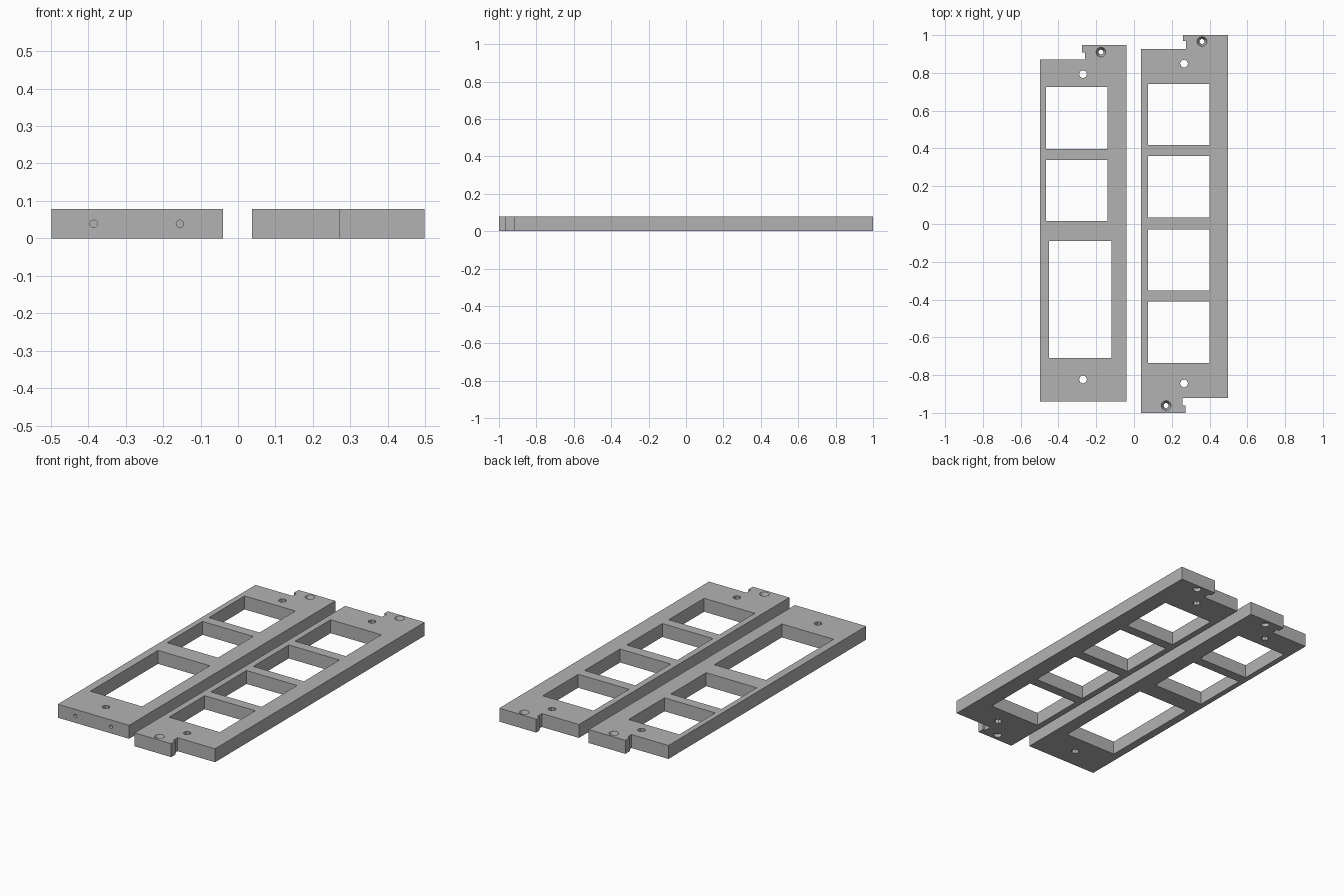
import bpy, bmesh, math
from mathutils import Matrix, Vector

if "Cube" in bpy.data.objects:
    bpy.data.objects.remove(bpy.data.objects["Cube"])

T = 0.078  # plate thickness

grey = bpy.data.materials.new("grey plastic")
grey.diffuse_color = (0.45, 0.45, 0.45, 1)
grey.use_nodes = True
grey.node_tree.nodes["Principled BSDF"].inputs["Base Color"].default_value = grey.diffuse_color


def loft(bm, rings):
    """Closed solid through a stack of equal-length point rings."""
    vs = [[bm.verts.new(p) for p in r] for r in rings]
    n = len(vs[0])
    bm.faces.new(vs[0][::-1])
    bm.faces.new(vs[-1])
    for a, b in zip(vs, vs[1:]):
        for i in range(n):
            j = (i + 1) % n
            bm.faces.new((a[i], a[j], b[j], b[i]))


def prism(bm, pts, z0, z1):
    loft(bm, [[(x, y, z) for x, y in pts] for z in (z0, z1)])


def lathe(bm, profile, matrix, n):
    """Round solid from (radius, height) pairs along local z."""
    ang = [math.tau * i / n for i in range(n)]
    loft(bm, [[matrix @ Vector((r * math.cos(a), r * math.sin(a), h)) for a in ang]
              for r, h in profile])


def make_object(name, bm):
    bmesh.ops.recalc_face_normals(bm, faces=bm.faces[:])
    me = bpy.data.meshes.new(name)
    bm.to_mesh(me)
    bm.free()
    me.materials.append(grey)
    ob = bpy.data.objects.new(name, me)
    bpy.context.collection.objects.link(ob)
    return ob


def plate(name, outline, windows, holes, screws, bores=()):
    bm = bmesh.new()
    prism(bm, outline, 0, T)
    ob = make_object(name, bm)

    cut = bmesh.new()
    # rectangular windows
    for x0, x1, y0, y1 in windows:
        prism(cut, [(x0, y0), (x1, y0), (x1, y1), (x0, y1)], -0.05, T + 0.05)
    # plain through holes
    for x, y in holes:
        lathe(cut, [(0.021, -0.05), (0.021, T + 0.05)],
              Matrix.Translation((x, y, 0)), 8)
    # countersunk screw holes
    for x, y in screws:
        lathe(cut, [(0.022, -0.01), (0.022, 0.02), (0.013, 0.026), (0.013, 0.046),
                    (0.026, T), (0.026, T + 0.02)],
              Matrix.Translation((x, y, 0)), 16)
    # blind bores in the front edge
    for x, y in bores:
        lathe(cut, [(0.01, -0.05), (0.01, 0.12)],
              Matrix.Translation((x, y, T / 2)) @ Matrix.Rotation(-math.pi / 2, 4, 'X'), 12)
    cutter = make_object(name + "_cutter", cut)
    cutter.hide_render = True

    mod = ob.modifiers.new("openings", 'BOOLEAN')
    mod.operation = 'DIFFERENCE'
    mod.solver = 'EXACT'
    mod.object = cutter
    dg = bpy.context.evaluated_depsgraph_get()
    dg.update()
    me = bpy.data.meshes.new_from_object(ob.evaluated_get(dg))
    ob.modifiers.clear()
    ob.data = me
    bpy.data.objects.remove(cutter)


# shorter plate: two square windows, one tall window, one tab
plate("left_panel",
      [(-0.497, -0.94), (-0.04, -0.94), (-0.04, 0.948), (-0.275, 0.948),
       (-0.275, 0.907), (-0.26, 0.907), (-0.26, 0.87), (-0.497, 0.87)],
      [(-0.465, -0.14, 0.397, 0.725), (-0.465, -0.14, 0.016, 0.339),
       (-0.45, -0.118, -0.709, -0.09)],
      [(-0.27, 0.793), (-0.27, -0.823)],
      [(-0.175, 0.91)],
      [(-0.385, -0.94), (-0.155, -0.94)])

# longer plate: four square windows, a tab at each end
plate("right_panel",
      [(0.038, -1.0), (0.272, -1.0), (0.272, -0.962), (0.257, -0.962),
       (0.257, -0.92), (0.497, -0.92), (0.497, 1.0), (0.26, 1.0),
       (0.26, 0.968), (0.275, 0.968), (0.275, 0.926), (0.038, 0.926)],
      [(0.074, 0.399, y, y + 0.325) for y in (0.417, 0.034, -0.353, -0.736)],
      [(0.265, 0.849), (0.265, -0.844)],
      [(0.36, 0.966), (0.17, -0.961)])
